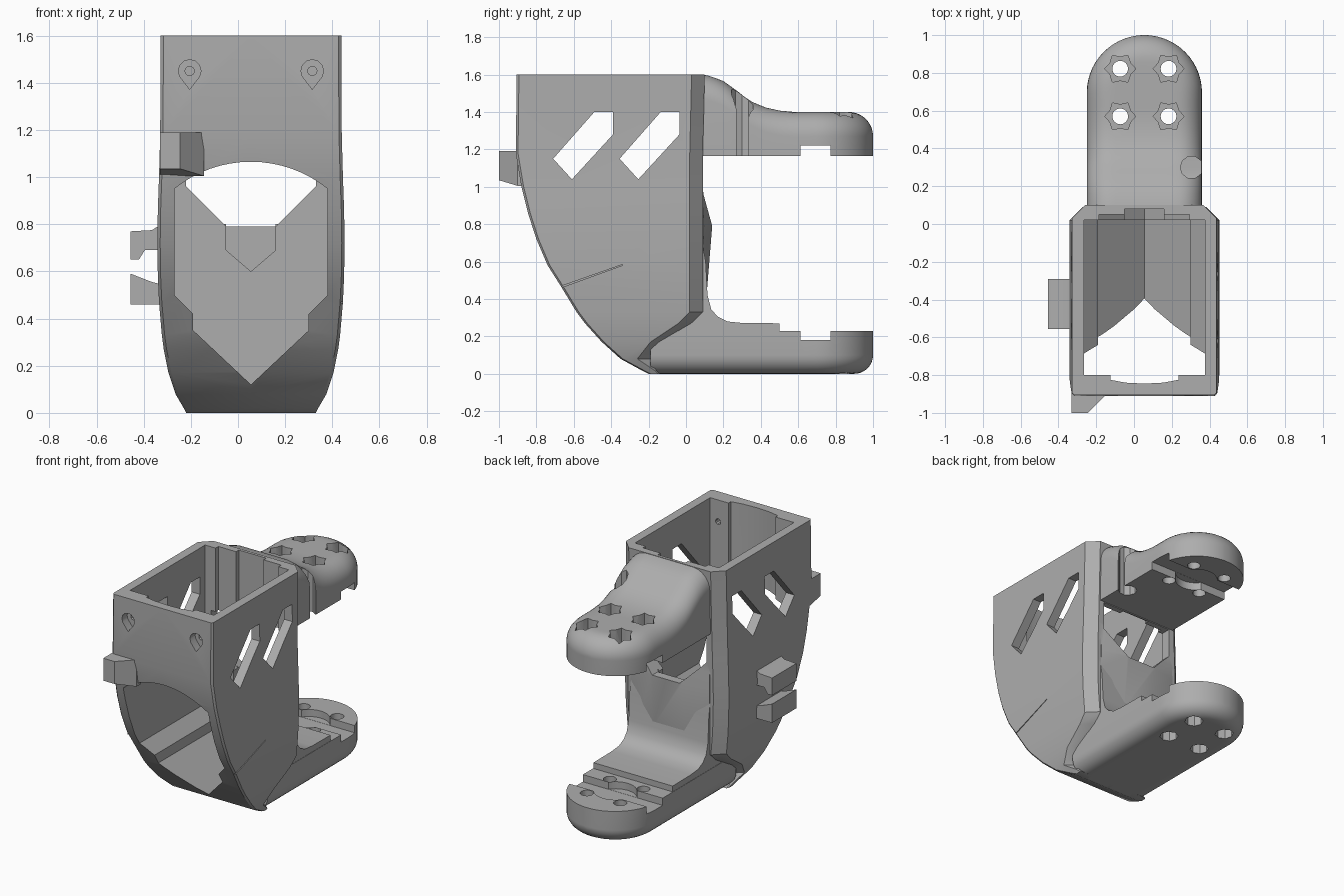
import bpy, bmesh, math

if "Cube" in bpy.data.objects:
    bpy.data.objects.remove(bpy.data.objects["Cube"], do_unlink=True)

CX = 0.055          # symmetry plane of the bracket
HALF = 0.305        # half width of the arms
HUB = 0.695         # centre of the rounded arm ends

grey = bpy.data.materials.new("plain_grey")
grey.use_nodes = True
grey.diffuse_color = (0.42, 0.42, 0.42, 1)
grey.node_tree.nodes["Principled BSDF"].inputs["Base Color"].default_value = (0.42, 0.42, 0.42, 1)


def loft(name, rings):
    bm = bmesh.new()
    loops = [[bm.verts.new((x + CX, y, z)) for x, y, z in ring] for ring in rings]
    for a, b in zip(loops, loops[1:]):
        for i in range(len(a)):
            j = (i + 1) % len(a)
            bm.faces.new((a[i], a[j], b[j], b[i]))
    bm.faces.new(loops[0])
    bm.faces.new(loops[-1])
    bmesh.ops.recalc_face_normals(bm, faces=bm.faces[:])
    mesh = bpy.data.meshes.new(name)
    bm.to_mesh(mesh)
    bm.free()
    mesh.materials.append(grey)
    obj = bpy.data.objects.new(name, mesh)
    bpy.context.scene.collection.objects.link(obj)
    return obj


def prism(name, pts, axis, lo, hi):
    place = {"x": lambda p, t: (t, p[0], p[1]),
             "y": lambda p, t: (p[0], t, p[1]),
             "z": lambda p, t: (p[0], p[1], t)}[axis]
    return loft(name, [[place(p, t) for p in pts] for t in (lo, hi)])


def box(name, x0, x1, y0, y1, z0, z1):
    return prism(name, [(x0, y0), (x1, y0), (x1, y1), (x0, y1)], "z", z0, z1)


def circle(cx, cy, r, n=16, r2=None):
    return [(cx + (r2 if r2 and i % 2 else r) * math.cos(math.tau * i / n),
             cy + (r2 if r2 and i % 2 else r) * math.sin(math.tau * i / n)) for i in range(n)]


def mirrored(pts):
    """Close a right-hand outline by mirroring it in x."""
    return pts + [(-x, z) for x, z in reversed(pts) if x > 0]


def combine(obj, cutters, mode="DIFFERENCE"):
    """Bake a stack of booleans into the mesh of obj."""
    for c in cutters:
        c.hide_render = True
        mod = obj.modifiers.new("boolean", "BOOLEAN")
        mod.operation, mod.solver, mod.object = mode, "MANIFOLD", c
    graph = bpy.context.evaluated_depsgraph_get()
    mesh = bpy.data.meshes.new_from_object(obj.evaluated_get(graph))
    obj.modifiers.clear()
    obj.data = mesh


def interp(table, y):
    for (a, p), (b, q) in zip(table, table[1:]):
        if y <= b:
            return p + (q - p) * max(0, (y - a) / (b - a))
    return table[-1][1]


# Shell: horizontal sections as (height, half width, front y, back y)
levels = [(1.6, .383, -.905, .1), (1.18, .385, -.91, .09), (1.0, .39, -.88, .09),
          (.86, .395, -.845, .09), (.72, .397, -.8, .09), (.58, .395, -.74, .09),
          (.47, .39, -.67, .09), (.33, .378, -.585, .09), (.27, .37, -.54, .03),
          (.17, .35, -.45, -.12), (.08, .32, -.35, -.19), (.02, .285, -.24, -.16),
          (0, .275, -.2, -.14)]
rings = []
for z, w, f, b in levels:
    slope = .07 if z > .03 else .01
    half = [(0, b), (w - slope, b), (w, b - slope), (w, f + .012), (w - .012, f), (0, f)]
    rings.append([(x, y, z) for x, y in mirrored(half)])
shell = loft("shell", rings)

# Back bulge under the rear opening
bulge = loft("bulge", [[(x, .04, .35), (x, low, .42), (x, high, .79), (x, .085, 1.0), (x, .04, 1.0)]
             for x, low, high in ((-.3, .08, .095), (-.12, .11, .14), (.12, .11, .14), (.3, .08, .095))])
combine(shell, [bulge], "UNION")


# Arms: sections along y, flat on one side and rounded on the other
def arm(name, start, flat, crown, r, sign):
    ys = [start + (HUB - start) * i / 16 for i in range(17)]
    ys += [HUB + (HALF - .0006) * math.sin(math.pi / 2 * i / 14) for i in range(1, 15)]
    sections = []
    for y in ys:
        over = max(0, y - HUB)
        w = math.sqrt(HALF ** 2 - over ** 2)
        ring = [(w, y, flat), (-w, y, flat)]
        for k in range(25):
            x = -w * math.cos(math.pi * k / 24)
            d = min(r, max(0, HALF - math.hypot(x, over)))
            drop = r - math.sqrt(max(0, r * r - (r - d) ** 2))
            ring.append((x, y, interp(crown, y) - sign * drop))
        sections.append(ring)
    return loft(name, sections)


crown_top = [(.085, 1.6), (.13, 1.592), (.2, 1.565), (.27, 1.515), (.34, 1.46),
             (.42, 1.425), (.5, 1.407), (.58, 1.4), (1, 1.4)]
upper_arm = arm("upper_arm", .085, 1.165, crown_top, .13, 1)
lower_arm = arm("lower_arm", -.19, .23, [(-1, 0), (1, 0)], .1, -1)

# Raised floor and fillet between the shell and the lower arm
fillet = prism("lower_fillet", [(-.07, .12), (.5, .12), (.5, .27), (.3, .272), (.22, .28),
               (.17, .305), (.135, .345), (.115, .42), (.105, .6), (.07, .8), (-.07, .3)],
               "x", -.303, .303)

# Main cavity with a V-shaped floor, and the arched front opening
valley = [(.325, .5), (.245, .42), (.245, .35), (0, .12)]
cavity = prism("cavity", mirrored([(0, 1.7), (.32, 1.7)] + valley), "y", -.8, .02)
arch = [(.517 * math.sin(.085 * i), .548 + .517 * math.cos(.085 * i)) for i in range(9)]
front_opening = prism("front_opening", mirrored(arch + valley), "y", -1.2, .019)
rear_opening = prism("rear_opening", mirrored([(0, 1.16), (.275, 1.16), (.275, .96),
                     (.105, .79), (0, .79)]), "y", 0, .3)

# Vertical channels inside the back and front walls
channel = prism("channel", mirrored([(0, 1.7), (.105, 1.7), (.105, .69), (0, .6)]), "y", 0, .08)
wide_channel = box("wide_channel", -.24, .24, 0, .05, 1.0, 1.7)
front_channel = prism("front_channel", mirrored([(0, -.79), (.18, -.79), (.18, -.825),
                      (.1, -.84), (0, -.845)]), "z", 1.0, 1.7)
hollow = [cavity, front_opening, rear_opening, channel, wide_channel, front_channel]

# Slanted side windows
windows = []
for s in (0, .355):
    pts = [(-.71, 1.15), (-.61, 1.04), (-.39, 1.28), (-.39, 1.4), (-.49, 1.4)]
    windows.append(prism("window", [(y + s, z) for y, z in pts], "x", -.6, .6))

# Teardrop screw holes in the front wall, and a fine slit on the left flank
screws = []
for x in (-.26, .26):
    drop = [(px, pz) for px, pz in circle(x, 1.45, .048, 12) if pz > 1.42] + [(x, 1.372)]
    drop.sort(key=lambda p: math.atan2(p[1] - 1.45, p[0] - x))
    screws += [prism("screw_seat", drop, "y", -1, -.85),
               prism("screw_hole", circle(x, 1.45, .02, 10), "y", -1, -.7)]
slit = prism("slit", [(-.67, .46), (-.34, .58), (-.34, .584), (-.67, .468)], "x", .38, .5)
combine(shell, hollow + windows + screws + [slit])
combine(fillet, [cavity, channel])

# Bolt holes, star-shaped seats and horn grooves of both arms
bores, top_seats, low_seats = [], [], []
for x in (-.128, .128):
    for y in (.57, .822):
        bores.append(prism("bore", circle(x, y, .042), "z", -.2, 1.8))
        top_seats.append(prism("seat", circle(x, y, .082, 12, .062), "z", 1.27, 1.8))
        low_seats.append(prism("seat", circle(x, y, .06, 8), "z", -.2, .1))
top_groove = [box("groove", -.5, .5, .612, .772, 1.1, 1.22),
              prism("hub", circle(0, .692, .135, 32), "z", 1.1, 1.219)]
low_groove = [box("groove", -.5, .5, .612, .772, .18, .4),
              prism("hub", circle(0, .692, .135, 32), "z", .181, .4)]
notch = [prism("notch", circle(.25, .3, .06, 10), "z", 1.1, 1.8),
         box("notch_slot", .25, .4, .27, .335, 1.1, 1.8)]
combine(upper_arm, bores + top_seats + top_groove + notch)
combine(lower_arm, [cavity] + bores + low_seats + low_groove)

# Cable clip hooks on the right flank
upper_hook = prism("upper_hook", [(-.51, .77), (-.42, .775), (-.38, .8), (-.38, .69),
                   (-.45, .69), (-.475, .65), (-.51, .65)], "y", -.555, -.29)
lower_hook = prism("lower_hook", [(-.51, .46), (-.38, .46), (-.38, .545), (-.42, .555),
                   (-.51, .59)], "y", -.555, -.29)

# Corner stop block on the front wall
stop = loft("stop_block", [[(-.385, -1, z + rise), (-.3, -1, z + rise), (-.2, -.9, z),
            (-.2, -.85, z), (-.385, -.85, z)] for z, rise in ((1.005, .03), (1.19, 0))])

# Remove the cutters, then shade the parts smooth with sharp edges kept
for c in [bulge, slit] + hollow + windows + screws + bores + top_seats + low_seats \
        + top_groove + low_groove + notch:
    bpy.data.objects.remove(c, do_unlink=True)
for part in (shell, upper_arm, lower_arm, fillet, upper_hook, lower_hook, stop):
    part.data.shade_smooth()
    part.data.set_sharp_from_angle(angle=math.radians(30))
